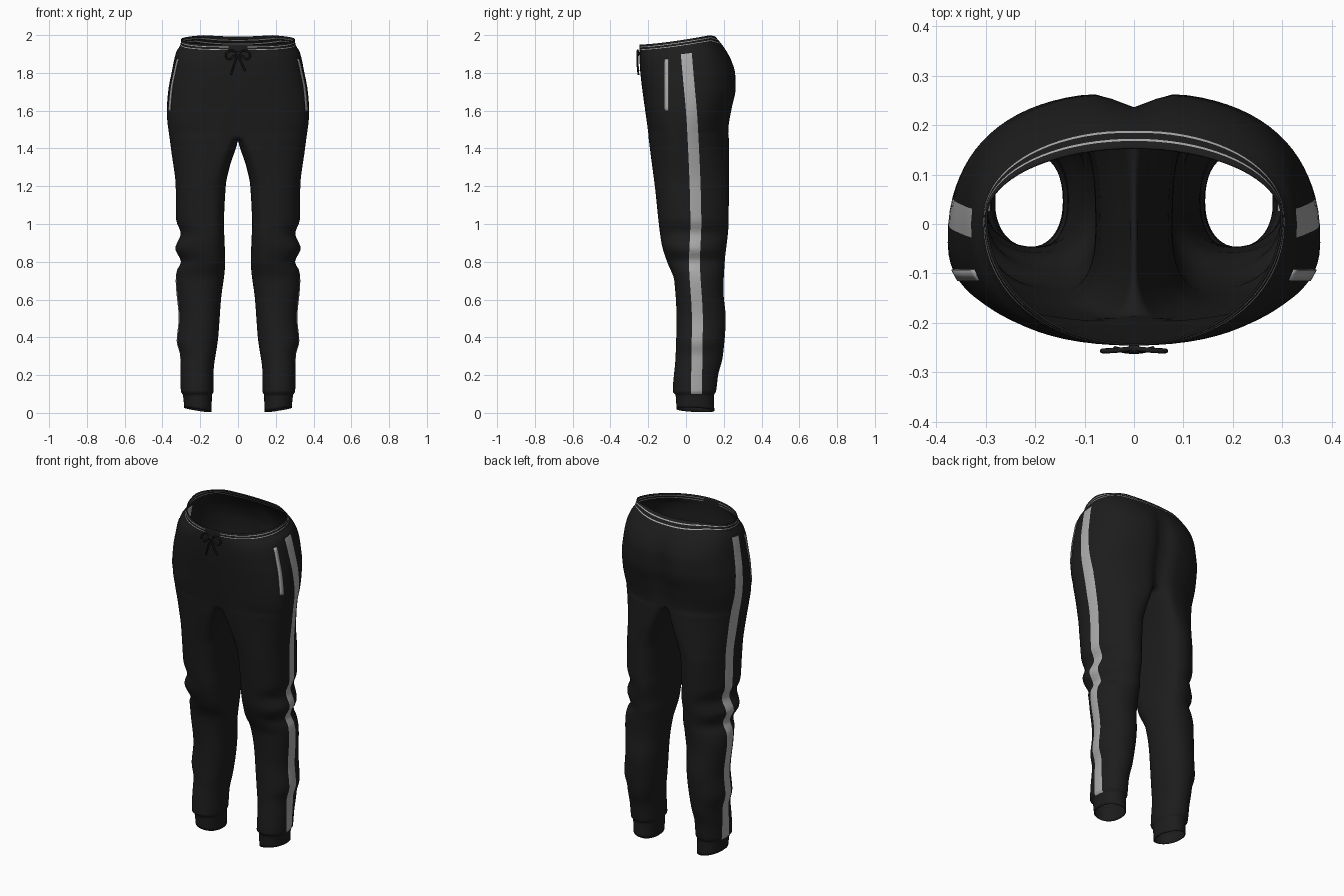
import bpy, bmesh, math

cube = bpy.data.objects.get("Cube")
if cube:
    bpy.data.objects.remove(cube, do_unlink=True)


def make_material(name, value):
    mat = bpy.data.materials.new(name)
    mat.use_nodes = True
    colour = (value, value, value, 1)
    mat.diffuse_color = colour
    shader = mat.node_tree.nodes["Principled BSDF"]
    shader.inputs["Base Color"].default_value = colour
    shader.inputs["Roughness"].default_value = 0.8
    return mat


black = make_material("black fabric", 0.012)
grey = make_material("light grey trim", 0.4)


def profile(*keys):
    """Smooth monotone curve through (height, value) keys."""
    zs, vs = zip(*keys)
    slopes = [(vs[i + 1] - vs[i]) / (zs[i + 1] - zs[i]) for i in range(len(zs) - 1)]
    tangents = [slopes[0]]
    for a, b in zip(slopes, slopes[1:]):
        tangents.append(2 * a * b / (a + b) if a * b > 0 else 0)
    tangents.append(slopes[-1])

    def evaluate(z):
        z = min(max(z, zs[0]), zs[-1])
        i = max(k for k in range(len(slopes)) if zs[k] <= z)
        h = zs[i + 1] - zs[i]
        t = (z - zs[i]) / h
        return (vs[i] * (1 + 2 * t) * (1 - t) ** 2 + tangents[i] * h * t * (1 - t) ** 2
                + vs[i + 1] * t * t * (3 - 2 * t) + tangents[i + 1] * h * t * t * (t - 1))
    return evaluate


# Silhouette of one leg and half of the seat
outer = profile((0, .285), (.095, .292), (.11, .303), (.2, .305), (.3, .306), (.38, .325),
                (.5, .315), (.7, .33), (.75, .325), (.8, .302), (.87, .332), (.95, .303),
                (1.02, .327), (1.2, .33), (1.4, .355), (1.6, .377), (1.7, .37),
                (1.8, .35), (1.89, .326), (1.92, .305), (1.95, .301))
inner = profile((0, .14), (.095, .138), (.11, .13), (.2, .13), (.4, .105), (.6, .09),
                (.8, .068), (1, .074), (1.2, .065), (1.3, .045), (1.4, .012), (1.44, 0), (2, 0))
front = profile((0, -.05), (.095, -.055), (.11, -.07), (.3, -.055), (.5, -.05), (.7, -.062),
                (.8, -.1), (.9, -.13), (1.2, -.165), (1.6, -.217), (1.89, -.246), (1.95, -.246))
back = profile((0, .15), (.095, .148), (.11, .158), (.2, .17), (.3, .195), (.5, .21), (.65, .198),
               (.8, .205), (1, .225), (1.5, .23), (1.6, .244), (1.72, .267), (1.79, .265),
               (1.85, .246), (1.9, .212), (1.95, .155))
stripe_centre = profile((.1, .055), (.5, .06), (.8, .045), (1, .052), (1.5, .035), (1.9, 0))
# Depth of the middle crease, as a share of the section depth
front_crease = profile((1.25, 0), (1.45, .07), (1.65, 0), (1.95, 0))
back_crease = profile((1.25, 0), (1.45, .13), (1.7, .13), (1.8, .1), (1.93, 0))
# Where the section is widest, as a share of its depth from the front
lean = profile((0, .48), (.6, .47), (.9, .38), (1.4, .38), (1.7, .42), (1.88, .5), (1.95, .65))
# Section exponents by quarter: below one is boxier than an ellipse
front_full = profile((0, .92), (1.35, .92), (1.55, .82), (1.83, .82), (1.95, 1))
back_full = profile((0, .95), (.6, .95), (.9, 1), (1.35, 1), (1.6, .84), (1.83, .82), (1.95, 1))
inner_full = profile((0, .92), (.7, .92), (1, .76), (1.48, .72))

CROTCH = 1.48     # row where the halves divide into legs
THIGH = 1.2


def power(v, e):
    return math.copysign(abs(v) ** e, v)


def ramp(v):
    v = min(max(v, 0), 1)
    return v * v * (3 - 2 * v)


def depths(z):
    """Widest y, then the depth to the front and to the back of it."""
    yf, yb = front(z), back(z)
    yc = yf + lean(z) * (yb - yf)
    return yc, yc - yf, yb - yc


def angle_at(z, y):
    """Angle on the outer side where the surface passes y."""
    yc, fore, aft = depths(z)
    reach, full = (aft, back_full) if y > yc else (fore, front_full)
    return math.asin(power(min(max((y - yc) / reach, -1), 1), 1 / full(z)))


def surface(z, phi):
    """Point at a nominal height; phi runs front, outside, back, inside."""
    split = min(max((CROTCH - z) / .28, 0), 1) ** .5
    xi, xo = inner(z), outer(z)
    xc = split * (xi + (xo - xi) * lean(z))
    c, s = math.cos(phi), math.sin(phi)
    if abs(c) < 1e-6:
        c = 0
    full = inner_full if c < 0 else back_full if s > 0 else front_full
    yc, fore, aft = depths(z)
    x = xc + power(c, full(z)) * (xo - xc if c > 0 else xc - xi)
    crease, reach = (back_crease, aft) if s > 0 else (front_crease, fore)
    y = yc + reach * power(s, full(z)) * (1 - crease(z) * math.exp(-(x / .045) ** 2))
    # The waist rises to the back and rolls over there; the hem rises outside and in front
    rise = min(max((y + .24) / .37, 0), 1) ** 1.4
    lift = (.05 * rise - .3 * max(y - .13, 0)) * ramp((z - 1.7) / .25)
    hem = max(1 - z / .09, 0)
    lift += hem * (.022 * (x - xi) / (xo - xi) + .01 * (1 - s) / 2)
    return x, y, z + lift


def spread(a, b, n):
    return [a + (b - a) * i / n for i in range(n)]


# Rows from the waist to the hem; the narrow rows carry the waist piping
waist = [1.95, 1.939, 1.9355, 1.925, 1.9215, 1.908, 1.9, 1.89]
seat = spread(1.88, CROTCH, 24)
thigh = spread(CROTCH, THIGH, 20)
shin = spread(THIGH, .12, 54)
cuff = [.12, .11, .1, .095, .085, .05, .02, 0]
rows = waist + seat + thigh + shin + cuff
split_row = len(waist) + len(seat)

SIDE, STRIPE, INSIDE = 18, 2, 20
OUTER = 2 * SIDE + STRIPE + 1
half = math.pi / 2

bm = bmesh.new()
grid = []
for r, z in enumerate(rows):
    y = stripe_centre(z)
    a, b = angle_at(z, y - .029), angle_at(z, y + .029)
    angles = spread(-half, a, SIDE) + spread(a, b, STRIPE) + spread(b, half, SIDE) + [half]
    points = [surface(z, phi) for phi in angles]
    if r >= split_row:
        for phi in spread(half, 3 * half, INSIDE)[1:]:
            # The crotch seam hangs below its row and straightens out at the thigh
            seam = CROTCH - .04 * abs(math.cos(phi)) ** .6
            if r == split_row:
                points.append((0, surface(CROTCH, phi)[1], seam))
                continue
            zi = z
            if z > THIGH:
                zi = THIGH + (seam - THIGH) * (z - THIGH) / (CROTCH - THIGH)
            px, py, pz = surface(zi, phi)
            points.append((max(px, .004), py, pz))
    grid.append([bm.verts.new(p) for p in points])

for r in range(len(rows) - 1):
    top, low = grid[r], grid[r + 1]
    closed = r >= split_row
    count = len(top) if closed else OUTER - 1
    for c in range(count):
        d = (c + 1) % len(top)
        face = bm.faces.new((top[c], low[c], low[d], top[d]))
        middle = face.calc_center_median()
        piping = r in (1, 3) and (middle.y > 0 or middle.x > .05)
        stripe = SIDE <= c < SIDE + STRIPE and .1 < middle.z and r >= len(waist)
        face.material_index = int(piping or stripe)


def finish(bm, name, thickness):
    bmesh.ops.recalc_face_normals(bm, faces=bm.faces)
    mesh = bpy.data.meshes.new(name)
    bm.to_mesh(mesh)
    bm.free()
    obj = bpy.data.objects.new(name, mesh)
    bpy.context.collection.objects.link(obj)
    mesh.materials.append(black)
    mesh.materials.append(grey)
    mirror = obj.modifiers.new("Mirror", 'MIRROR')
    mirror.merge_threshold = .0005
    solid = obj.modifiers.new("Thickness", 'SOLIDIFY')
    solid.thickness = thickness
    solid.offset = -1
    bpy.ops.object.select_all(action='DESELECT')
    obj.select_set(True)
    bpy.context.view_layer.objects.active = obj
    bpy.ops.object.shade_smooth_by_angle(angle=math.radians(50))


finish(bm, "trousers", .004)

# Pocket trims, laid just above the cloth
bm = bmesh.new()
previous = None
for z in spread(1.865, 1.58, 16):
    pair = []
    for y in (-.114, -.092):
        px, py, pz = surface(z, angle_at(z, y))
        pair.append(bm.verts.new((px + .003, py - .001, pz)))
    if previous:
        bm.faces.new((previous[0], pair[0], pair[1], previous[1])).material_index = 1
    previous = pair
finish(bm, "pocket_trims", .003)


def cord(name, points, radius=.005):
    curve = bpy.data.curves.new(name, 'CURVE')
    curve.dimensions = '3D'
    curve.bevel_depth = radius
    curve.bevel_resolution = 2
    curve.resolution_u = 6
    curve.use_fill_caps = True
    spline = curve.splines.new('BEZIER')
    spline.bezier_points.add(len(points) - 1)
    for knot, p in zip(spline.bezier_points, points):
        knot.co = p
        knot.handle_left_type = knot.handle_right_type = 'AUTO'
    curve.materials.append(black)
    obj = bpy.data.objects.new(name, curve)
    bpy.context.collection.objects.link(obj)


# Drawstring bow: two loops, two tails and a knot
for side, word, drop in ((-1, "right", 1.79), (1, "left", 1.81)):
    cord(word + "_bow_loop", [(0, -.252, 1.905), (side * .04, -.256, 1.918), (side * .064, -.257, 1.895),
                              (side * .05, -.256, 1.873), (side * .02, -.255, 1.89), (0, -.253, 1.9)])
    cord(word + "_bow_tail", [(0, -.254, 1.9), (side * .015, -.257, 1.86), (side * .038, -.252, drop)])
cord("bow_knot", [(-.01, -.253, 1.902), (.01, -.253, 1.902)], .01)
